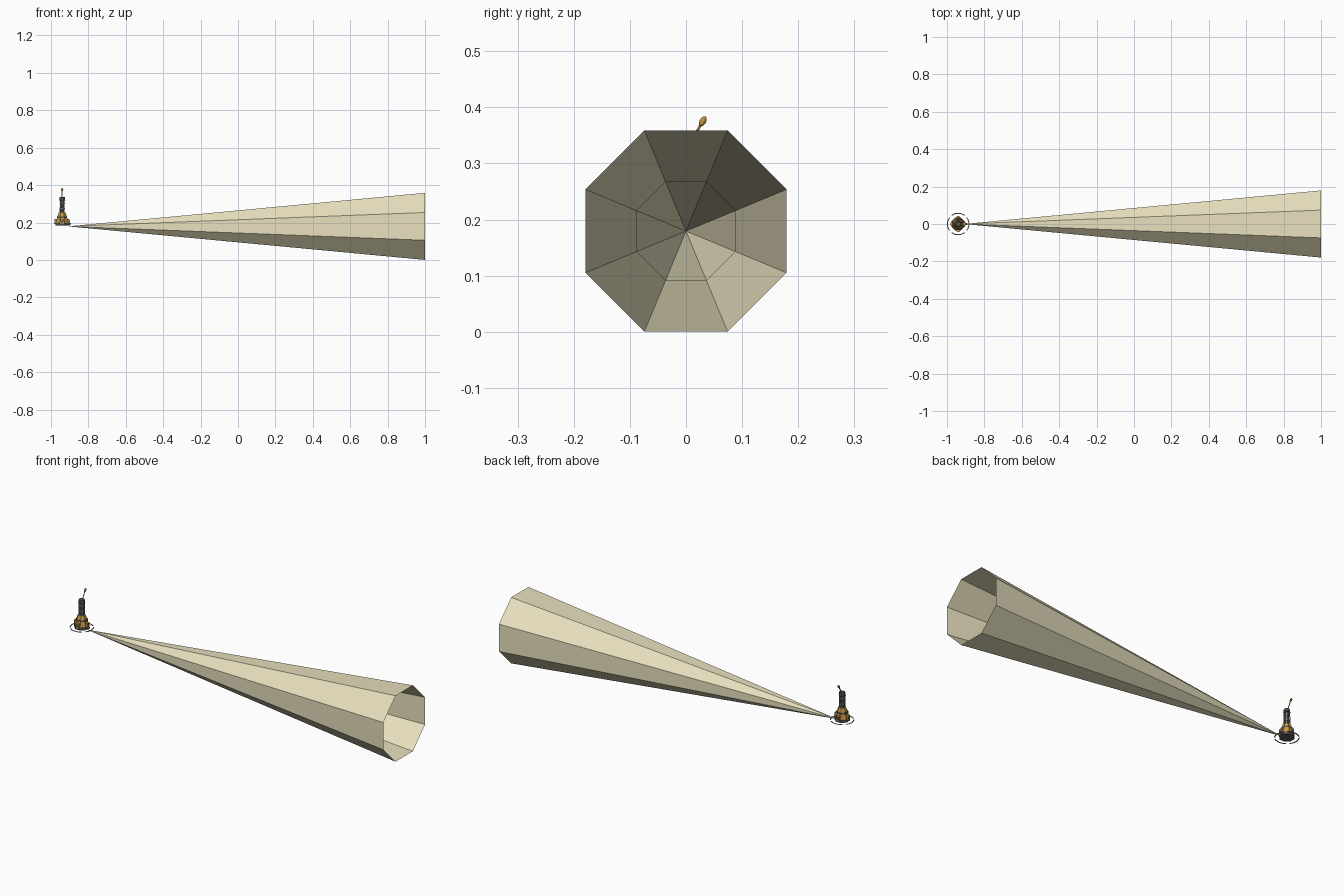
import bpy, bmesh, math
from mathutils import Vector, Matrix

if "Cube" in bpy.data.objects:
    bpy.data.objects.remove(bpy.data.objects["Cube"])

CX, FLOOR = -0.94, 0.183   # tower axis and base height
AXIS_Z = 0.1793            # beam axis height


def material(name, rgb):
    m = bpy.data.materials.new(name)
    m.diffuse_color = (*rgb, 1)
    m.use_nodes = True
    m.node_tree.nodes["Principled BSDF"].inputs["Base Color"].default_value = m.diffuse_color
    return m


BEAM = material("pale beam", (0.81, 0.75, 0.52))
DARK = material("dark steel", (0.085, 0.09, 0.085))
GREY = material("grey steel", (0.22, 0.23, 0.22))
ORANGE = material("ochre paint", (0.58, 0.32, 0.06))
RIM = material("blue grey", (0.26, 0.29, 0.34))


def finish(name, bm, mat):
    bmesh.ops.recalc_face_normals(bm, faces=bm.faces)
    me = bpy.data.meshes.new(name)
    bm.to_mesh(me)
    bm.free()
    ob = bpy.data.objects.new(name, me)
    bpy.context.collection.objects.link(ob)
    me.materials.append(mat)
    return ob


def rod(name, a, b, r1, r2, mat, sides=8):
    a, b = Vector(a), Vector(b)
    d = b - a
    turn = d.to_track_quat('Z', 'Y').to_matrix().to_4x4()
    spin = Matrix.Rotation(math.pi / sides, 4, 'Z')
    bm = bmesh.new()
    bmesh.ops.create_cone(bm, cap_ends=True, segments=sides, radius1=r1, radius2=r2,
                          depth=d.length, matrix=Matrix.Translation((a + b) / 2) @ turn @ spin)
    return finish(name, bm, mat)


def tier(name, z0, z1, r0, r1, mat, sides=8):
    return rod(name, (CX, 0, z0), (CX, 0, z1), r0, r1, mat, sides)


def box(name, centre, size, mat, angle=0):
    bm = bmesh.new()
    rot = Matrix.Rotation(angle, 4, 'Z')
    bmesh.ops.create_cube(bm, size=1, matrix=Matrix.Translation(centre) @ rot
                          @ Matrix.Diagonal((*size, 1)))
    return finish(name, bm, mat)


def cone_shell(name, x0, x1, apothem, mat):
    # open eight sided shell with flats on top and bottom
    bm = bmesh.new()
    r = apothem / math.cos(math.pi / 8)
    tip = bm.verts.new((x0, 0, AXIS_Z))
    ring = [bm.verts.new((x1, r * math.cos(t), AXIS_Z + r * math.sin(t)))
            for t in [math.pi / 8 + k * math.pi / 4 for k in range(8)]]
    for k in range(8):
        bm.faces.new((tip, ring[k], ring[(k + 1) % 8]))
    return finish(name, bm, mat)


# Light beam: long outer shell and short inner shell
cone_shell("outer_beam", -0.91, 1.0, 0.1793, BEAM)
cone_shell("inner_beam", -0.91, 0.05, 0.0885, BEAM)

# Thin ground ring made of four arcs
for q in range(4):
    bm = bmesh.new()
    rows = []
    for k in range(7):
        t = math.radians(q * 90 - 37 + k * 74 / 6)
        rows.append([bm.verts.new((CX + r * math.cos(t), r * math.sin(t), FLOOR + z))
                     for r, z in ((0.055, 0), (0.06, 0), (0.06, 0.002), (0.055, 0.002))])
    for a, b in zip(rows, rows[1:]):
        for i in range(4):
            j = (i + 1) % 4
            bm.faces.new((a[i], a[j], b[j], b[i]))
    bm.faces.new(rows[0])
    bm.faces.new(rows[-1])
    finish("ground_ring_arc", bm, RIM)

# Stepped base
tier("base_plinth", FLOOR, FLOOR + 0.014, 0.038, 0.038, DARK)
tier("base_skirt", FLOOR + 0.014, FLOOR + 0.042, 0.036, 0.030, ORANGE)
tier("base_collar", FLOOR + 0.042, FLOOR + 0.050, 0.029, 0.029, DARK)
tier("base_top", FLOOR + 0.050, FLOOR + 0.070, 0.027, 0.020, ORANGE)

# Blocks around the base
for k in range(4):
    t = k * math.pi / 2
    c, s = math.cos(t), math.sin(t)
    box("base_block", (CX + 0.033 * c, 0.033 * s, FLOOR + 0.022),
        (0.014, 0.018, 0.026), ORANGE, t)
    box("base_hatch", (CX + 0.0405 * c, 0.0405 * s, FLOOR + 0.022),
        (0.002, 0.010, 0.014), DARK, t)

# Column with rings and corner posts
tier("column", 0.25, 0.33, 0.012, 0.011, DARK)
for z in (0.272, 0.302):
    tier("column_ring", z, z + 0.006, 0.016, 0.016, GREY)
for k in range(4):
    t = math.pi / 4 + k * math.pi / 2
    x, y = math.cos(t), math.sin(t)
    rod("corner_post", (CX + 0.015 * x, 0.015 * y, 0.25),
        (CX + 0.013 * x, 0.013 * y, 0.325), 0.003, 0.003, GREY, 4)
tier("column_head", 0.318, 0.336, 0.018, 0.015, DARK)

# Leaning mast with a long knob
rod("mast", (CX, 0.004, 0.33), (CX, 0.028, 0.372), 0.0025, 0.0025, ORANGE, 6)
bm = bmesh.new()
lean = Matrix.Rotation(math.radians(-30), 4, 'X')
bmesh.ops.create_icosphere(bm, subdivisions=2, radius=1,
                           matrix=Matrix.Translation((CX, 0.030, 0.375)) @ lean
                           @ Matrix.Diagonal((0.006, 0.006, 0.010, 1)))
finish("mast_knob", bm, ORANGE)

# Lamp facing along the beam
rod("lamp_housing", (CX + 0.025, 0, 0.196), (CX + 0.045, 0, 0.190), 0.006, 0.007, GREY)
